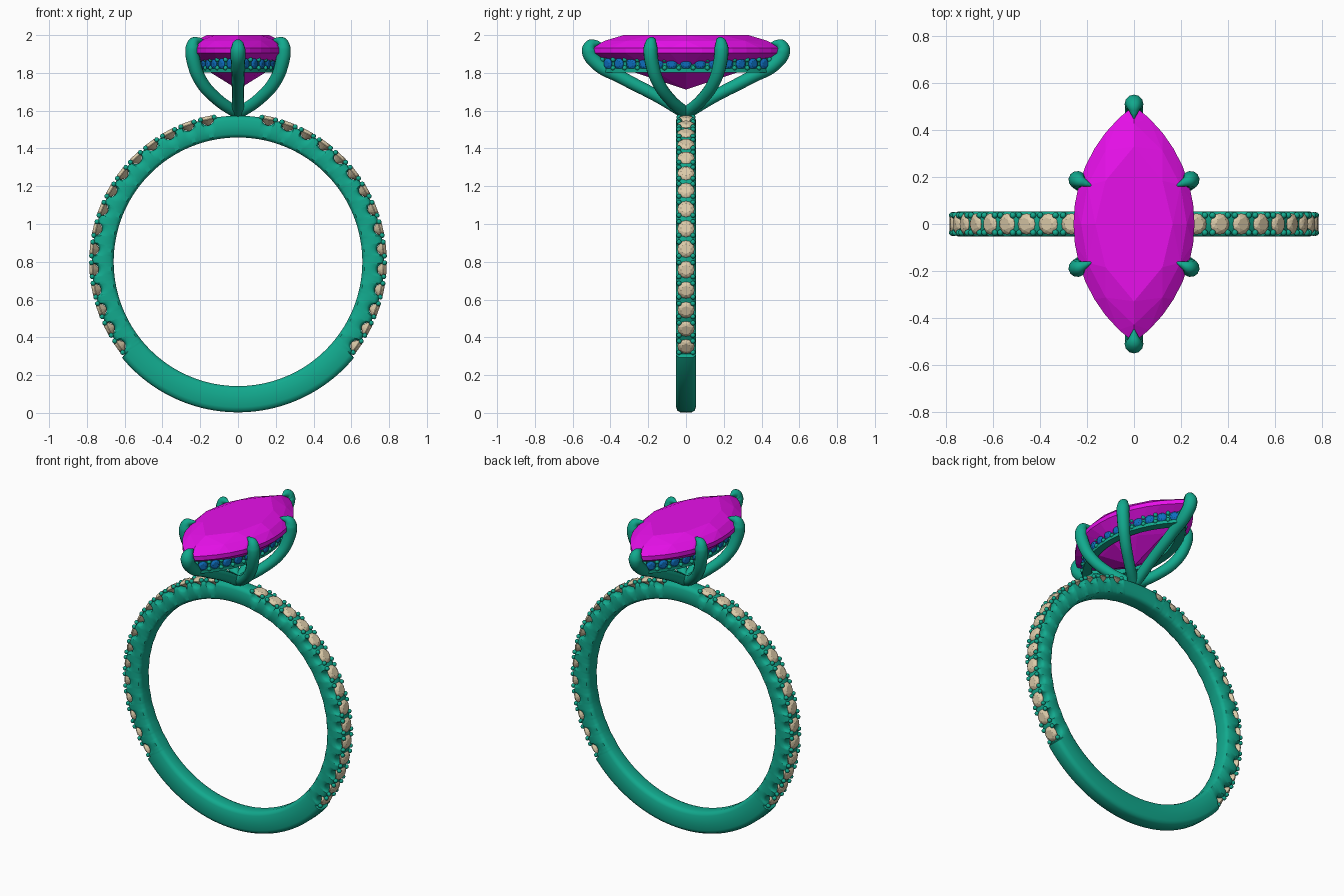
import bpy, bmesh, math
from mathutils import Vector, Matrix

if "Cube" in bpy.data.objects:
    bpy.data.objects.remove(bpy.data.objects["Cube"])

CZ = 0.80                                   # height of the band centre


def material(name, rgb):
    m = bpy.data.materials.new(name)
    m.diffuse_color = (*rgb, 1)
    m.use_nodes = True
    m.node_tree.nodes["Principled BSDF"].inputs["Base Color"].default_value = m.diffuse_color
    return m


METAL = material("teal_metal", (0.006, 0.40, 0.27))
MAGENTA = material("magenta_gem", (0.80, 0.005, 0.82))
BEIGE = material("beige_gem", (0.72, 0.60, 0.40))
BLUE = material("blue_gem", (0.004, 0.15, 0.50))


def finish(name, bm, mat, smooth=None):
    bmesh.ops.recalc_face_normals(bm, faces=bm.faces)
    me = bpy.data.meshes.new(name)
    bm.to_mesh(me)
    bm.free()
    ob = bpy.data.objects.new(name, me)
    bpy.context.collection.objects.link(ob)
    me.materials.append(mat)
    if smooth:
        bpy.ops.object.select_all(action='DESELECT')
        ob.select_set(True)
        bpy.context.view_layer.objects.active = ob
        bpy.ops.object.shade_smooth_by_angle(angle=math.radians(smooth))
    return ob


def frame(pos, normal, up=Vector((0, 1, 0))):
    """Matrix whose z axis is the outward normal and x axis runs along the row."""
    z = normal.normalized()
    x = up.cross(z).normalized()
    m = Matrix((x, z.cross(x), z)).transposed().to_4x4()
    m.translation = pos
    return m


def hull(bm, points):
    verts = [bm.verts.new(p) for p in points]
    res = bmesh.ops.convex_hull(bm, input=verts)
    junk = [v for v in res["geom_interior"] if isinstance(v, bmesh.types.BMVert)]
    bmesh.ops.delete(bm, geom=junk, context='VERTS')


def ring_pts(r, z, n, turn=0.0):
    return [Vector((r * math.cos(math.tau * (i + turn) / n),
                    r * math.sin(math.tau * (i + turn) / n), z)) for i in range(n)]


def round_gem(bm, r, mat):
    """Small brilliant: table, crown, girdle, pavilion point."""
    pts = (ring_pts(0.58 * r, 0.36 * r, 8) + ring_pts(0.84 * r, 0.22 * r, 8, 0.5)
           + ring_pts(r, 0.03 * r, 16) + ring_pts(r, -0.05 * r, 16)
           + [Vector((0, 0, -0.85 * r))])
    hull(bm, [mat @ p for p in pts])


def bead(bm, pos, r, mat):
    bmesh.ops.create_icosphere(bm, subdivisions=2, radius=r,
                               matrix=mat @ Matrix.Translation(pos))


def arc(a, b):
    """Radius and half angle of the two arcs forming a pointed oval."""
    R = (a * a + b * b) / (2 * a)
    return R, math.asin(b / R)


def marquise(a, b, z, n):
    R, h = arc(a, b)
    pts = []
    for s in (1, -1):
        for i in range(n):
            p = -h + 2 * h * i / n
            pts.append(Vector((s * (R * math.cos(p) - R + a), s * R * math.sin(p), z)))
    return pts


def loft(bm, loops):
    """Closed skin over closed loops (last joins first)."""
    rows = [[bm.verts.new(p) for p in lp] for lp in loops]
    for i, a in enumerate(rows):
        b = rows[(i + 1) % len(rows)]
        for j in range(len(a)):
            k = (j + 1) % len(a)
            bm.faces.new((a[j], a[k], b[k], b[j]))


# Band stone angles, right side then mirrored
angles = [math.radians(-35.5 + 8.1 * k) for k in range(15)]
angles += [math.pi - a for a in angles]


# Band: rounded section, plain shank below, scalloped setting above
def outer_radius(t):
    below = abs((t + math.pi / 2 + math.pi) % math.tau - math.pi)
    if below < math.radians(50.5):
        return 0.797
    r, notch = 0.773, 0.034
    d = min(abs((t - a + math.pi) % math.tau - math.pi) for a in angles) * r
    return r - math.sqrt(max(0, notch ** 2 - d ** 2))


half = [(0, 0.028), (0.05, 0.043), (0.16, 0.052), (0.5, 0.054), (0.8, 0.053),
        (0.93, 0.046), (1, 0.03)]
section = half + [(u, -y) for u, y in reversed(half)]
bm = bmesh.new()
N = 900
loops = []
for i in range(N):
    t = math.tau * i / N
    ro = outer_radius(t)
    loops.append([Vector(((0.658 + u * (ro - 0.658)) * math.cos(t), y,
                          CZ + (0.658 + u * (ro - 0.658)) * math.sin(t))) for u, y in section])
loft(bm, loops)
finish("band", bm, METAL, 40)

# Band stones with four bead prongs each
gems, beads = bmesh.new(), bmesh.new()
for t in angles:
    n = Vector((math.cos(t), 0, math.sin(t)))
    m = frame(Vector((0, 0, CZ)) + n * 0.771, n)
    round_gem(gems, 0.045, m)
    for sx in (-1, 1):
        for sy in (-1, 1):
            bead(beads, Vector((sx * 0.037, sy * 0.037, 0.004)), 0.0135, m)
finish("band_stones", gems, BEIGE)
finish("band_beads", beads, METAL, 60)

# Centre stone
bm = bmesh.new()
hull(bm, marquise(0.165, 0.33, 2.0, 4) + marquise(0.225, 0.43, 1.970, 6)
     + marquise(0.258, 0.505, 1.932, 14) + marquise(0.258, 0.505, 1.905, 14)
     + marquise(0.15, 0.28, 1.805, 4) + [Vector((0, 0, 1.712))])
finish("centre_stone", bm, MAGENTA)

# Gallery rail under the centre stone
A, B = 0.202, 0.46
bm = bmesh.new()
loft(bm, [marquise(A, B, 1.802, 24), marquise(A, B, 1.822, 24),
          marquise(A - 0.01, B - 0.015, 1.828, 24), marquise(A - 0.01, B - 0.015, 1.872, 24),
          marquise(A - 0.005, B - 0.01, 1.880, 24),
          marquise(A - 0.045, B - 0.08, 1.880, 24), marquise(A - 0.045, B - 0.08, 1.802, 24)])
finish("gallery_rail", bm, METAL, 30)

# Gallery stones and beads along both arcs
R, h = arc(A, B)
gems, beads = bmesh.new(), bmesh.new()
for s in (1, -1):
    def spot(p, s=s):
        n = Vector((s * math.cos(p), math.sin(p), 0))
        pos = Vector((s * (R * math.cos(p) - R + A), R * math.sin(p), 1.848)) - n * 0.004
        return frame(pos, n, Vector((0, 0, 1)))
    step = 0.076 / R
    for k in range(-6, 7):
        round_gem(gems, 0.029, spot(k * step))
    for k in range(-7, 7):
        for dz in (-1, 1):
            bead(beads, Vector(((0), dz * 0.022, 0.002)), 0.013, spot((k + 0.5) * step))
finish("gallery_stones", gems, BLUE)
finish("gallery_beads", beads, METAL, 60)


# Claw prongs: tapered curves (x, y, z, radius) turned into meshes
def prong(name, path):
    cu = bpy.data.curves.new(name, 'CURVE')
    cu.dimensions = '3D'
    cu.bevel_depth = 1.0
    cu.bevel_resolution = 4
    cu.resolution_u = 8
    cu.use_fill_caps = True
    sp = cu.splines.new('BEZIER')
    sp.bezier_points.add(len(path) - 1)
    for bp, (x, y, z, r) in zip(sp.bezier_points, path):
        bp.co = (x, y, z)
        bp.radius = r
        bp.handle_left_type = bp.handle_right_type = 'AUTO'
    ob = bpy.data.objects.new(name, cu)
    bpy.context.collection.objects.link(ob)
    cu.materials.append(METAL)
    bpy.ops.object.select_all(action='DESELECT')
    ob.select_set(True)
    bpy.context.view_layer.objects.active = ob
    bpy.ops.object.convert(target='MESH')
    bpy.ops.object.shade_smooth_by_angle(angle=math.radians(50))


end_path = [(0, 0, 1.585, 0.032), (0, 0.15, 1.675, 0.032), (0, 0.34, 1.775, 0.034),
            (0, 0.475, 1.855, 0.038), (0, 0.512, 1.920, 0.040), (0, 0.500, 1.948, 0.032),
            (0, 0.475, 1.957, 0.017), (0, 0.450, 1.958, 0.003)]
side_path = [(0, 0, 1.585, 0.032), (0.110, 0.085, 1.660, 0.032), (0.195, 0.150, 1.755, 0.034),
             (0.232, 0.180, 1.850, 0.037), (0.241, 0.188, 1.930, 0.038),
             (0.232, 0.184, 1.962, 0.029), (0.208, 0.174, 1.972, 0.016),
             (0.178, 0.162, 1.972, 0.003)]
for sy, fb in ((-1, "front"), (1, "back")):
    prong(fb + "_prong", [(x, sy * y, z, r) for x, y, z, r in end_path])
    for sx, lr in ((-1, "left"), (1, "right")):
        prong(f"{fb}_{lr}_prong", [(sx * x, sy * y, z, r) for x, y, z, r in side_path])
